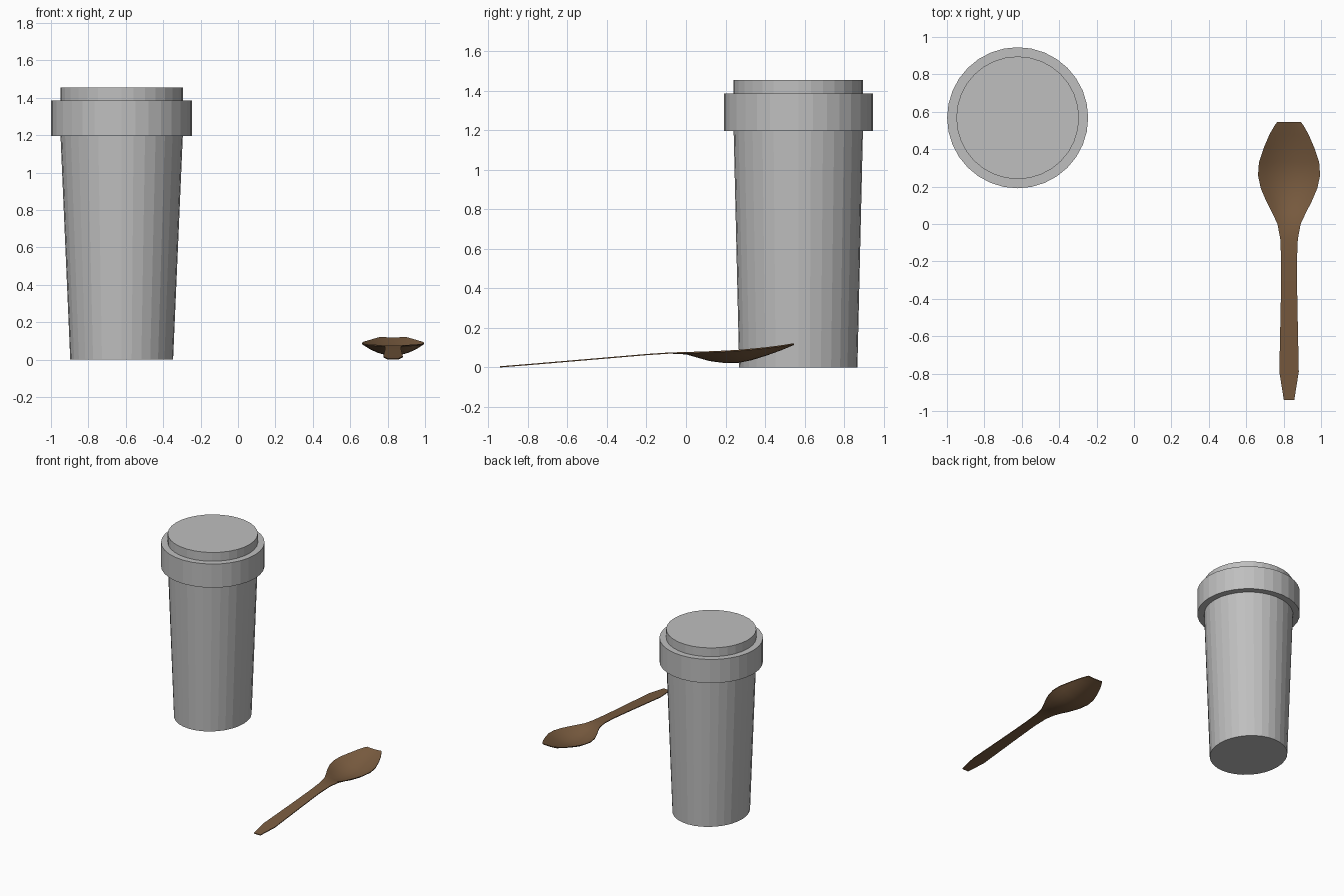
import bpy, bmesh, math

if "Cube" in bpy.data.objects:
    bpy.data.objects.remove(bpy.data.objects["Cube"])


def material(name, rgb):
    m = bpy.data.materials.new(name)
    m.diffuse_color = (*rgb, 1)
    m.use_nodes = True
    m.node_tree.nodes["Principled BSDF"].inputs["Base Color"].default_value = m.diffuse_color
    return m


GREY = material("light grey", (0.52, 0.52, 0.52))
BROWN = material("wood brown", (0.19, 0.105, 0.05))


def make_object(name, bm, mat):
    bmesh.ops.recalc_face_normals(bm, faces=bm.faces)
    me = bpy.data.meshes.new(name)
    bm.to_mesh(me)
    bm.free()
    me.materials.append(mat)
    ob = bpy.data.objects.new(name, me)
    bpy.context.collection.objects.link(ob)
    return ob


def stack(name, rings, mat, centre=(-0.622, 0.568), sides=32):
    """Closed solid from elliptical rings (z, radius x, radius y)."""
    bm = bmesh.new()
    loops = []
    for z, rx, ry in rings:
        loops.append([bm.verts.new((centre[0] + rx * math.cos(2 * math.pi * i / sides),
                                    centre[1] + ry * math.sin(2 * math.pi * i / sides), z))
                      for i in range(sides)])
    for a, b in zip(loops, loops[1:]):
        for i in range(sides):
            j = (i + 1) % sides
            bm.faces.new((a[i], a[j], b[j], b[i]))
    bm.faces.new(loops[0][::-1])
    bm.faces.new(loops[-1])
    return make_object(name, bm, mat)


# Tapered cup body, slightly oval at its foot, and stepped lid
stack("cup_body", [(0, 0.275, 0.299), (1.196, 0.327, 0.327)], GREY)
stack("cup_lid", [(1.195, 0.377, 0.377), (1.385, 0.377, 0.377),
                  (1.385, 0.328, 0.328), (1.455, 0.328, 0.328)], GREY)

# Spoon stations: y, half width, rim height, bowl depth
stations = [
    (-0.94, 0.028, 0.006, 0), (-0.79, 0.052, 0.018, 0), (-0.40, 0.044, 0.051, 0),
    (-0.20, 0.042, 0.068, 0), (-0.08, 0.047, 0.076, 0), (0.00, 0.062, 0.078, 0.006),
    (0.06, 0.090, 0.080, 0.025), (0.12, 0.121, 0.082, 0.044), (0.19, 0.151, 0.085, 0.056),
    (0.26, 0.166, 0.089, 0.061), (0.33, 0.161, 0.095, 0.053), (0.41, 0.134, 0.103, 0.036),
    (0.48, 0.104, 0.112, 0.020), (0.53, 0.075, 0.120, 0.007), (0.546, 0.062, 0.122, 0.003),
]
ACROSS, THICK, X = 8, 0.006, 0.829
bm = bmesh.new()
top, under = [], []
for y, w, z, d in stations:
    us = [2 * k / ACROSS - 1 for k in range(ACROSS + 1)]
    top.append([bm.verts.new((X + w * u, y, z - d * (1 - u * u))) for u in us])
    under.append([bm.verts.new((X + w * u, y, z - THICK - d * (1 - u * u))) for u in us])
n = len(stations)
for r in range(n - 1):
    for k in range(ACROSS):
        for g in (top, under):
            bm.faces.new((g[r][k], g[r][k + 1], g[r + 1][k + 1], g[r + 1][k]))
    for k in (0, ACROSS):
        bm.faces.new((top[r][k], top[r + 1][k], under[r + 1][k], under[r][k]))
for r in (0, n - 1):
    for k in range(ACROSS):
        bm.faces.new((top[r][k], top[r][k + 1], under[r][k + 1], under[r][k]))
spoon = make_object("spoon", bm, BROWN)

# Smooth the spoon but keep its rim crisp
bpy.context.view_layer.objects.active = spoon
spoon.select_set(True)
bpy.ops.object.shade_smooth_by_angle(angle=math.radians(30))
